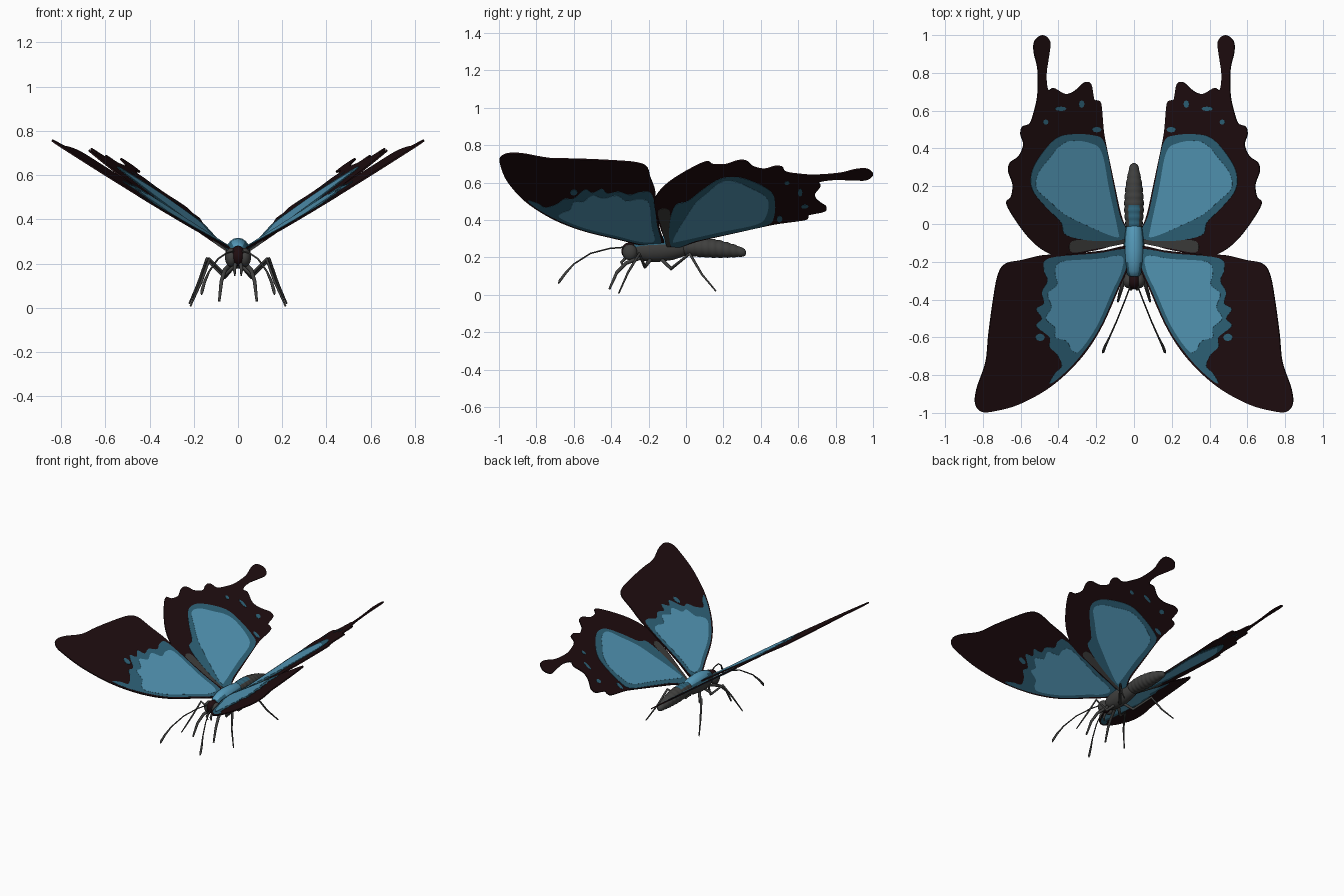
import bpy, bmesh, math
from mathutils import Vector

if "Cube" in bpy.data.objects:
    bpy.data.objects.remove(bpy.data.objects["Cube"])


def material(name, rgb):
    m = bpy.data.materials.new(name)
    m.diffuse_color = (*rgb, 1)
    m.use_nodes = True
    m.node_tree.nodes["Principled BSDF"].inputs["Base Color"].default_value = m.diffuse_color
    return m


DARK = material("maroon black", (0.014, 0.004, 0.005))
LIGHT = material("sky blue", (0.092, 0.33, 0.50))
MID = material("deep blue", (0.029, 0.13, 0.20))
GREY = material("charcoal grey", (0.05, 0.05, 0.048))


def finish(name, bm, mats):
    bmesh.ops.recalc_face_normals(bm, faces=bm.faces[:])
    me = bpy.data.meshes.new(name)
    bm.to_mesh(me)
    bm.free()
    for m in mats:
        me.materials.append(m)
    ob = bpy.data.objects.new(name, me)
    bpy.context.collection.objects.link(ob)
    return ob


def smooth_loop(pts, n=5):
    """Closed Catmull-Rom curve through the points."""
    p = [Vector(q) for q in pts]
    out = []
    for i in range(len(p)):
        a, b, c, d = p[i - 1], p[i], p[(i + 1) % len(p)], p[(i + 2) % len(p)]
        for k in range(n):
            t = k / n
            out.append(0.5 * (2 * b + (c - a) * t + (2 * a - 5 * b + 4 * c - d) * t * t
                              + (3 * b - a - 3 * c + d) * t ** 3))
    return out


def plate(name, outline, plane, half, mat, side):
    """Thin sheet cut to an outline seen from above, lying in a tilted plane."""
    a, b, c = plane
    nrm = Vector((-b, -c, 1)).normalized() * half
    bm = bmesh.new()
    rings = []
    for s in (1, -1):
        ring = []
        for x, y in outline:
            v = Vector((x, y, a + b * x + c * y)) + s * nrm
            ring.append(bm.verts.new((v.x * side, v.y, v.z)))
        rings.append(ring)
    top, bot = rings
    bm.faces.new(top)
    bm.faces.new(bot[::-1])
    n = len(top)
    for i in range(n):
        bm.faces.new((top[i], bot[i], bot[(i + 1) % n], top[(i + 1) % n]))
    return finish(name, bm, [mat])


def spot(x, y, rx, ry):
    return [(x + rx * math.cos(k * math.pi / 4), y + ry * math.sin(k * math.pi / 4)) for k in range(8)]


def loft(name, sections, mats, rule=None, n=20):
    """Skin of ellipses along y; each section is (y, centre z, x radius, z radius)."""
    bm = bmesh.new()
    rings = [[bm.verts.new((rx * math.cos(2 * math.pi * k / n), y, cz + rz * math.sin(2 * math.pi * k / n)))
              for k in range(n)] for y, cz, rx, rz in sections]
    for r, q in zip(rings, rings[1:]):
        for k in range(n):
            bm.faces.new((r[k], q[k], q[(k + 1) % n], r[(k + 1) % n]))
    bm.faces.new(rings[0])
    bm.faces.new(rings[-1])
    bmesh.ops.recalc_face_normals(bm, faces=bm.faces[:])
    for f in bm.faces:
        f.smooth = True
        if rule:
            f.material_index = rule(f.normal, f.calc_center_median())
    return finish(name, bm, mats)


def tube(name, pts, radii, mat, side):
    cu = bpy.data.curves.new(name, 'CURVE')
    cu.dimensions = '3D'
    cu.bevel_depth = 1
    cu.bevel_resolution = 2
    cu.use_fill_caps = True
    sp = cu.splines.new('POLY')
    sp.points.add(len(pts) - 1)
    for p, co, r in zip(sp.points, pts, radii):
        p.co = (co[0] * side, co[1], co[2], 1)
        p.radius = r
    cu.materials.append(mat)
    ob = bpy.data.objects.new(name, cu)
    bpy.context.collection.objects.link(ob)
    bpy.ops.object.select_all(action='DESELECT')
    ob.select_set(True)
    bpy.context.view_layer.objects.active = ob
    bpy.ops.object.convert(target='MESH')


def ball(name, loc, scale, mat):
    bm = bmesh.new()
    bmesh.ops.create_uvsphere(bm, u_segments=20, v_segments=12, radius=1)
    for v in bm.verts:
        v.co = Vector([v.co[i] * scale[i] + loc[i] for i in range(3)])
    for f in bm.faces:
        f.smooth = True
    return finish(name, bm, [mat])


# Wing outlines and colour patches, seen from above (right side)
FORE_PLANE, HIND_PLANE = (0.255, 0.645, 0.043), (0.232, 0.70, 0.075)
fore = [(.03, -.22), (.085, -.35), (.18, -.56), (.29, -.72), (.44, -.86), (.61, -.955), (.75, -.993),
        (.81, -.992), (.84, -.95), (.832, -.87), (.785, -.73), (.77, -.585), (.745, -.4), (.72, -.27),
        (.68, -.21), (.59, -.19), (.48, -.165), (.35, -.16), (.16, -.14), (.03, -.12)]
fore_mid = [(.04, -.22), (.095, -.35), (.19, -.56), (.30, -.715), (.40, -.815), (.45, -.845), (.42, -.79),
            (.385, -.75), (.41, -.69), (.45, -.65), (.45, -.60), (.52, -.54), (.49, -.50), (.52, -.45),
            (.48, -.42), (.49, -.36), (.46, -.30), (.48, -.24), (.45, -.18), (.2, -.155), (.04, -.135)]
fore_light = [(.07, -.25), (.12, -.36), (.2, -.54), (.29, -.67), (.33, -.67), (.36, -.62), (.42, -.60),
              (.42, -.55), (.47, -.50), (.44, -.44), (.46, -.37), (.41, -.32), (.42, -.26), (.39, -.20),
              (.2, -.185), (.07, -.17)]
hind = [(.03, -.08), (.07, .05), (.11, .235), (.155, .45), (.165, .53), (.175, .635), (.195, .655), (.212, .66),
        (.228, .74), (.26, .75), (.295, .72), (.33, .695), (.37, .69), (.425, .72), (.455, .71), (.465, .79),
        (.45, .9), (.445, .965), (.482, 1.), (.525, .97), (.53, .91), (.51, .82), (.51, .69), (.525, .61),
        (.55, .535), (.59, .515), (.6, .475), (.585, .42), (.61, .36), (.655, .325), (.665, .28), (.642, .21),
        (.65, .145), (.675, .11), (.63, .025), (.55, -.08), (.47, -.145), (.39, -.17), (.26, -.15), (.13, -.12)]
hind_mid = [(.04, -.07), (.08, .05), (.118, .235), (.16, .43), (.22, .47), (.34, .475), (.42, .45), (.5, .36),
            (.545, .27), (.54, .18), (.47, .09), (.39, .01), (.36, -.06), (.2, -.09)]
hind_light = [(.09, -.03), (.135, .18), (.175, .38), (.24, .43), (.34, .44), (.4, .41), (.45, .35), (.51, .27),
              (.52, .19), (.45, .12), (.37, .05), (.27, 0), (.17, -.045), (.09, -.07)]
hind_root = [(.05, -.085), (.2, -.085), (.33, -.09), (.33, -.15), (.2, -.13), (.06, -.105)]
fore_spots = [(.5, -.6, .025, .02)]
hind_spots = [(.2, .5, .025, .015), (.28, .635, .015, .02), (.39, .61, .03, .012), (.47, .54, .014, .014)]

# Legs and antennae: paths with tapering radii
LEGS = {
    "front_leg": [(.03, -.24, .2), (.06, -.32, .17), (.075, -.37, .12), (.085, -.41, .03)],
    "middle_leg": [(.02, -.19, .19), (.06, -.22, .15), (.13, -.25, .22), (.165, -.31, .12), (.215, -.36, .008)],
    "rear_leg": [(.02, -.13, .19), (.06, -.08, .14), (.14, .02, .22), (.18, .085, .11), (.22, .16, .02)]}

for side, tag in ((1, "right"), (-1, "left")):
    # Wings
    for kind, plane, parts in (
            ("forewing", FORE_PLANE, ((fore, DARK, ""), (fore_mid, MID, "_blue_border"), (fore_light, LIGHT, "_blue_field"))),
            ("hindwing", HIND_PLANE, ((hind, DARK, ""), (hind_root, GREY, "_root_band"), (hind_mid, MID, "_blue_border"),
                                      (hind_light, LIGHT, "_blue_field")))):
        for i, (pts, mat, suffix) in enumerate(parts):
            plate(f"{tag}_{kind}{suffix}", smooth_loop(pts), plane, 0.004 + 0.0012 * i, mat, side)
        for s in (fore_spots if kind == "forewing" else hind_spots):
            plate(f"{tag}_{kind}_spot", spot(*s), plane, 0.0055, MID, side)
    # Legs
    for name, pts in LEGS.items():
        tube(f"{tag}_{name}", pts, [.011, .010, .009, .006, .004][:len(pts)], GREY, side)
    # Antenna with a clubbed end
    tube(f"{tag}_antenna", [(.02, -.33, .255), (.05, -.41, .248), (.09, -.51, .222), (.13, -.60, .165),
                            (.152, -.645, .115), (.163, -.675, .075), (.165, -.682, .06)],
         [.004, .004, .004, .0045, .007, .008, .003], GREY, side)
    # Eye and palp
    ball(f"{tag}_eye", (.03 * side, -.3, .228), (.029, .04, .043), GREY)
    tube(f"{tag}_palp", [(.012, -.32, .2), (.016, -.345, .175), (.014, -.335, .145)], [.009, .008, .003], GREY, side)

# Head
ball("head", (0, -.3, .235), (.036, .046, .046), DARK)

# Thorax: blue back, grey underside
loft("thorax", [(-.285, .24, .015, .018), (-.275, .242, .032, .04), (-.25, .243, .043, .055), (-.2, .245, .053, .068),
                (-.14, .247, .057, .07), (-.07, .25, .052, .063), (-.02, .253, .045, .05), (.02, .255, .03, .035)],
     [GREY, MID, LIGHT], lambda n, c: 2 if n.z > .6 else 1 if n.z > .25 else 0)

# Abdomen: bulging rings tapering to the tip
rings = []
SEG = 9
for i in range(SEG * 4 + 1):
    t = i / (SEG * 4)
    r = 0.016 + 0.037 * math.sin(math.pi * (0.25 + 0.73 * t)) ** 0.8
    r *= 0.92 + 0.08 * abs(math.sin(math.pi * i / 4))
    rings.append((-.02 + .335 * t, .256 - .03 * t * t, r, r))
rings.append((.322, .225, .006, .006))
loft("abdomen", rings, [GREY, MID], lambda n, c: 1 if n.z > .8 and c.y < .1 else 0)
